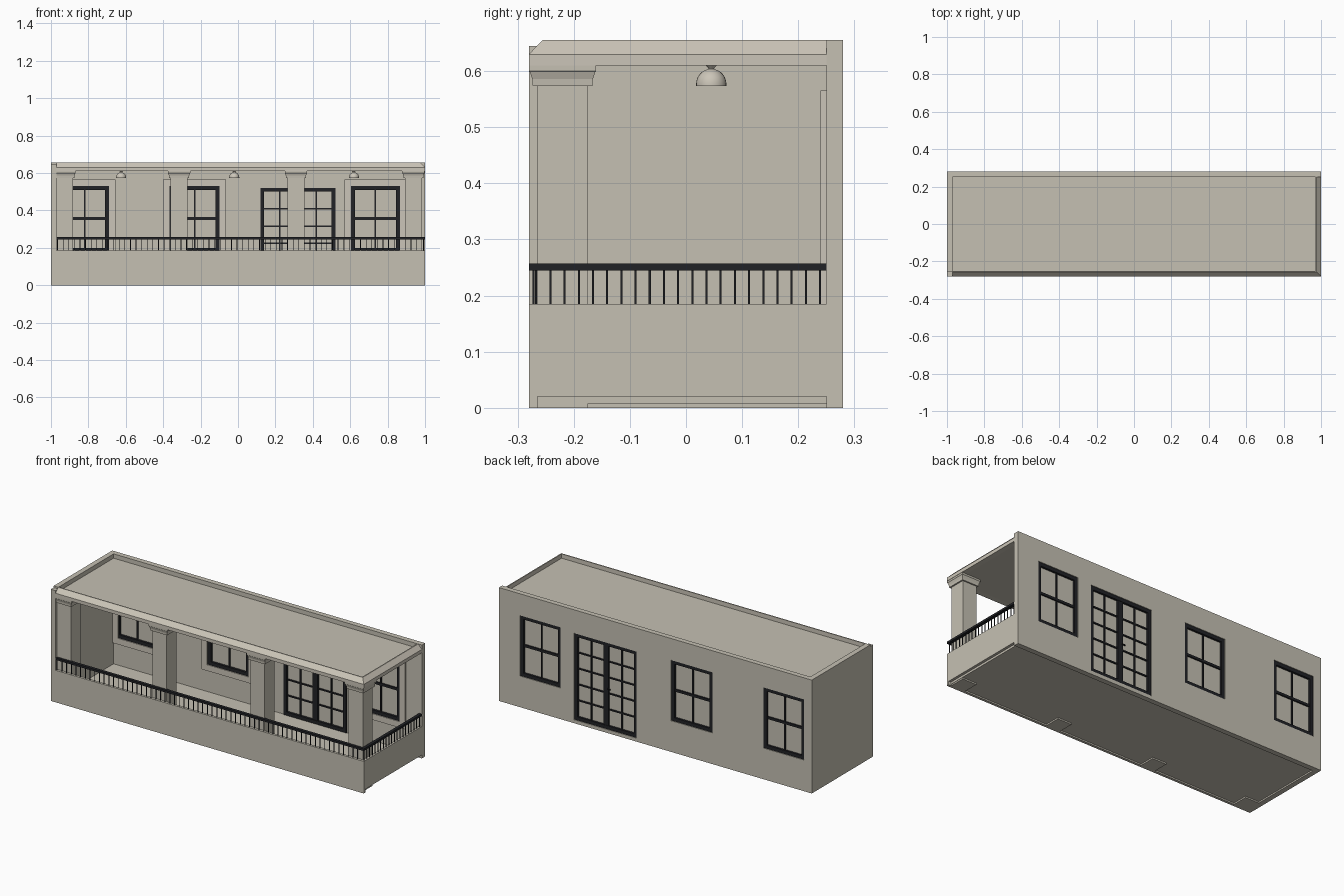
import bpy, bmesh, math

if "Cube" in bpy.data.objects:
    bpy.data.objects.remove(bpy.data.objects["Cube"])


def material(name, rgb):
    m = bpy.data.materials.new(name)
    m.diffuse_color = (*rgb, 1)
    m.use_nodes = True
    m.node_tree.nodes["Principled BSDF"].inputs["Base Color"].default_value = m.diffuse_color
    return m


STONE = material("warm beige plaster", (0.56, 0.53, 0.45))
TRIM = material("light beige trim", (0.60, 0.56, 0.48))
BLACK = material("black metal", (0.015, 0.016, 0.019))


def mesh_object(name, bm, mat):
    bmesh.ops.recalc_face_normals(bm, faces=bm.faces)
    me = bpy.data.meshes.new(name)
    bm.to_mesh(me)
    bm.free()
    me.materials.append(mat)
    ob = bpy.data.objects.new(name, me)
    bpy.context.collection.objects.link(ob)
    return ob


def boxes(name, items, mat):
    """One object from boxes given as (x0, x1, y0, y1, z0, z1)."""
    bm = bmesh.new()
    for x0, x1, y0, y1, z0, z1 in items:
        vs = bmesh.ops.create_cube(bm, size=1)["verts"]
        for v in vs:
            v.co.x = x1 if v.co.x > 0 else x0
            v.co.y = y1 if v.co.y > 0 else y0
            v.co.z = z1 if v.co.z > 0 else z0
    return mesh_object(name, bm, mat)


def ring(x0, x1, z0, z1, w, y0, y1):
    """Four boxes forming a rectangular frame in the xz plane."""
    return [(x0, x0 + w, y0, y1, z0, z1), (x1 - w, x1, y0, y1, z0, z1),
            (x0 + w, x1 - w, y0, y1, z0, z0 + w), (x0 + w, x1 - w, y0, y1, z1 - w, z1)]


# openings in the back wall, from left to right
WINDOWS = [(-0.95, -0.69), (-0.365, -0.10), (0.605, 0.865)]
DOOR = (0.12, 0.52)
WZ = (0.18, 0.53)
DZ = (0.02, 0.52)
openings = sorted([(a, b, *WZ) for a, b in WINDOWS] + [(*DOOR, *DZ)])

# back wall, in strips around the openings
wall, x = [], -1.0
for a, b, z0, z1 in openings:
    wall.append((x, a, 0.25, 0.28, 0, 0.655))
    wall.append((a, b, 0.25, 0.28, 0, z0))
    wall.append((a, b, 0.25, 0.28, z1, 0.655))
    x = b
wall.append((x, 1.0, 0.25, 0.28, 0, 0.655))
boxes("back_wall", wall, STONE)
boxes("left_wall", [(-1, -0.97, -0.28, 0.25, 0, 0.645), (-1, -0.97, -0.255, 0.25, 0.645, 0.655)], STONE)

# windows: surround, frame, bars and panes
for i, (a, b) in enumerate(WINDOWS, 1):
    m = 0.035
    boxes(f"window_surround_{i}", ring(max(a - m, -0.97), b + m, WZ[0] - m, WZ[1] + m, m, 0.24, 0.25), TRIM)
    c, zc = (a + b) / 2, 0.357
    bars = ring(a, b, *WZ, 0.02, 0.245, 0.276)
    bars += [(c - 0.004, c + 0.004, 0.252, 0.27, *WZ),
             (a, b, 0.25, 0.272, zc - 0.007, zc + 0.007)]
    boxes(f"window_frame_{i}", bars, BLACK)
    boxes(f"window_pane_{i}", [(a, b, 0.258, 0.264, *WZ)], STONE)

# double door: two leaves of two by five panes
a, b = DOOR
c = (a + b) / 2
bars = ring(a, b, *DZ, 0.02, 0.245, 0.276)
bars.append((c - 0.016, c + 0.016, 0.248, 0.274, *DZ))
for s in (-1, 1):
    q = c + s * 0.098
    bars.append((q - 0.004, q + 0.004, 0.252, 0.27, *DZ))
for k in range(1, 5):
    z = DZ[0] + 0.02 + k * 0.092
    bars.append((a, b, 0.252, 0.27, z - 0.004, z + 0.004))
bars.append((c - 0.03, c - 0.01, 0.274, 0.28, 0.25, 0.256))
boxes("double_door_frame", bars, BLACK)
boxes("double_door_panes", [(a, b, 0.258, 0.264, *DZ)], STONE)

# floor and parapet
boxes("floor", [(-0.97, 0.985, -0.265, 0.25, 0.008, 0.02)], STONE)
boxes("front_parapet", [(-0.97, 1.0, -0.28, -0.265, 0, 0.185)], STONE)
boxes("right_parapet", [(0.985, 1.0, -0.265, 0.25, 0.02, 0.185)], STONE)

# roof slab with a chamfered raised rim on the front and right
boxes("roof_slab", [(-0.97, 0.975, -0.255, 0.25, 0.61, 0.63)], STONE)
profile = [(0.0, 0.61), (0.0, 0.63), (0.024, 0.655), (0.03, 0.655), (0.03, 0.61)]
bm = bmesh.new()
rows = [[bm.verts.new(f(d, z)) for d, z in profile] for f in (
    lambda d, z: (-0.97, -0.28 + d, z),
    lambda d, z: (1 - d, -0.28 + d, z),
    lambda d, z: (1 - d, 0.25, z))]
for r0, r1 in zip(rows, rows[1:]):
    for k in range(5):
        n = (k + 1) % 5
        bm.faces.new((r0[k], r0[n], r1[n], r1[k]))
bm.faces.new(rows[0])
bm.faces.new(rows[-1])
mesh_object("roof_cornice", bm, TRIM)

# columns with stepped capitals
for i, cx in enumerate((-0.928, -0.315, 0.31, 0.938), 1):
    cy = -0.22
    boxes(f"column_{i}", [(cx - 0.045, cx + 0.045, cy - 0.045, cy + 0.045, 0, 0.61)], STONE)
    bm = bmesh.new()
    loops = []
    for h, z in ((0.045, 0.573), (0.053, 0.573), (0.054, 0.586), (0.058, 0.598), (0.06, 0.6), (0.06, 0.611)):
        loops.append([bm.verts.new((max(-0.99, min(0.998, cx + sx * h)), cy + sy * h, z))
                      for sx, sy in ((-1, -1), (1, -1), (1, 1), (-1, 1))])
    for l0, l1 in zip(loops, loops[1:]):
        for k in range(4):
            bm.faces.new((l0[k], l0[(k + 1) % 4], l1[(k + 1) % 4], l1[k]))
    bm.faces.new(loops[0])
    bm.faces.new(loops[-1])
    mesh_object(f"capital_{i}", bm, STONE)

# railing: hand rail and thin balusters
boxes("hand_rail", [(-1.0, 1.0, -0.28, -0.262, 0.245, 0.257),
                    (0.982, 1.0, -0.262, 0.25, 0.245, 0.257)], BLACK)
t, bal = 0.0018, []
for k in range(65):
    x = -0.965 + k * 0.03
    bal.append((x - t, x + t, -0.272 - t, -0.272 + t, 0.185, 0.246))
for k in range(21):
    y = -0.267 + k * 0.0253
    bal.append((0.992 - t, 0.992 + t, y - t, y + t, 0.185, 0.246))
boxes("balusters", bal, BLACK)

# ceiling lamps: half domes on a flared stem
for i, cx in enumerate((-0.625, -0.02, 0.62), 1):
    pts = [(0.0, 0.574), (0.027, 0.573), (0.027, 0.577)]
    pts += [(0.027 * math.cos(a), 0.577 + 0.027 * math.sin(a)) for a in [j * math.pi / 14 for j in range(1, 7)]]
    pts += [(0.005, 0.605), (0.011, 0.611)]
    bm = bmesh.new()
    vs = [bm.verts.new((r, 0, z)) for r, z in pts]
    es = [bm.edges.new(p) for p in zip(vs, vs[1:])]
    bmesh.ops.spin(bm, geom=vs + es, cent=(0, 0, 0), axis=(0, 0, 1), angle=2 * math.pi, steps=24)
    bmesh.ops.remove_doubles(bm, verts=bm.verts, dist=1e-5)
    lamp = mesh_object(f"ceiling_lamp_{i}", bm, TRIM)
    lamp.location = (cx, 0.045, 0)
    bpy.ops.object.select_all(action="DESELECT")
    lamp.select_set(True)
    bpy.context.view_layer.objects.active = lamp
    bpy.ops.object.shade_smooth_by_angle(angle=math.radians(35))
